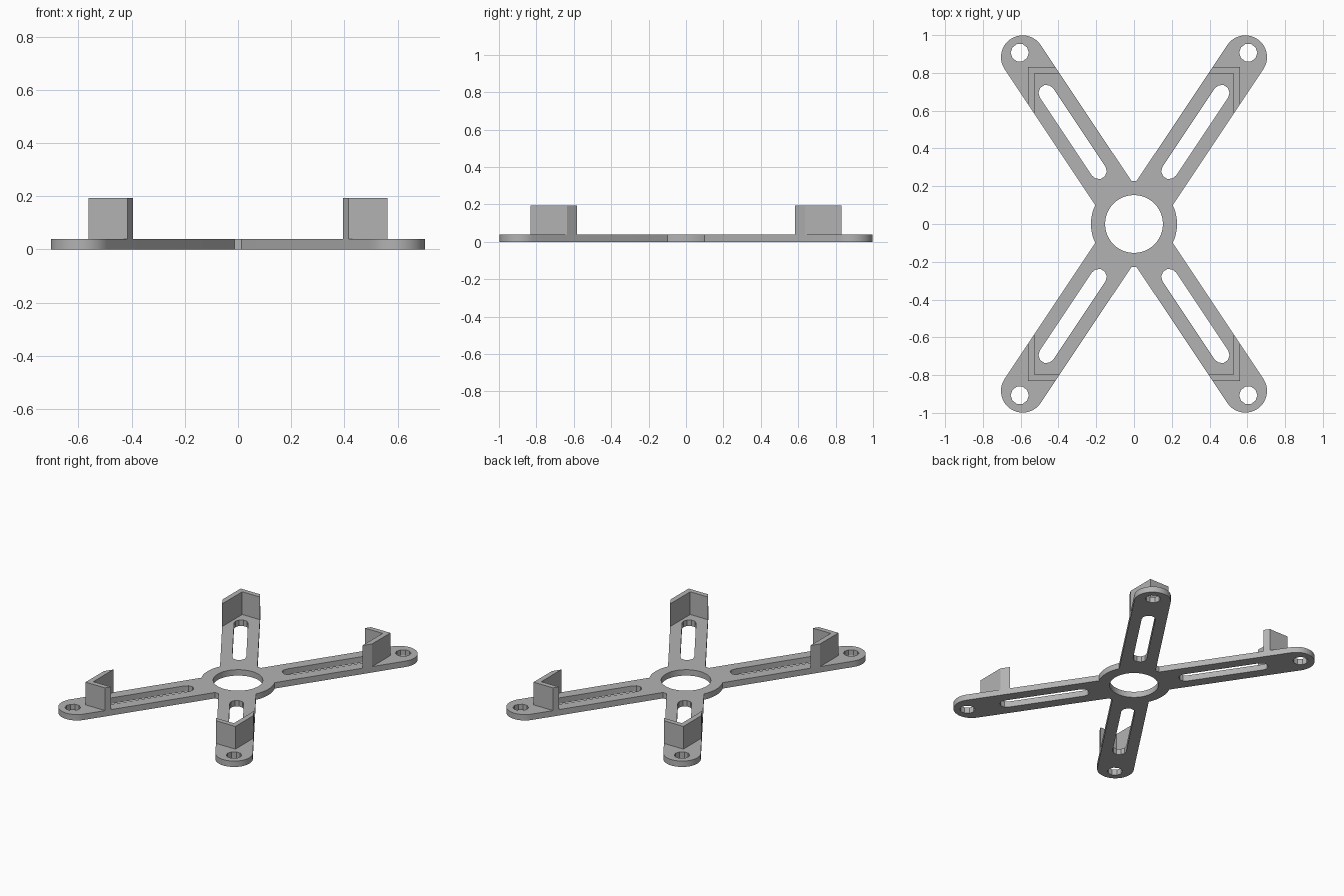
import bpy, bmesh, math
from mathutils import Vector

if "Cube" in bpy.data.objects:
    bpy.data.objects.remove(bpy.data.objects["Cube"])

PLATE_H, POST_H = 0.04, 0.194
ARM_W, ARM_END = 0.115, 1.062          # half width, centre of the rounded tip
RING_R, BORE_R = 0.228, 0.153
ANG = math.atan2(0.832, 0.555)
ARMS = [ANG, math.pi - ANG, math.pi + ANG, -ANG]

grey = bpy.data.materials.new("grey plastic")
grey.diffuse_color = (0.45, 0.45, 0.45, 1)
grey.use_nodes = True
grey.node_tree.nodes["Principled BSDF"].inputs["Base Color"].default_value = grey.diffuse_color


def arc(c, r, a0, a1, n):
    return [Vector((c[0] + r * math.cos(a0 + (a1 - a0) * i / n),
                    c[1] + r * math.sin(a0 + (a1 - a0) * i / n))) for i in range(n + 1)]


def circle(c, r, n, start=0.0):
    return arc(c, r, start, start + math.tau, n)[:-1]


def along(a, s):
    return Vector((s * math.cos(a), s * math.sin(a)))


def extrude_loops(name, loops, z0, z1):
    """Fill closed 2D loops (inner loops become holes) and extrude from z0 to z1."""
    cu = bpy.data.curves.new(name, 'CURVE')
    cu.dimensions, cu.fill_mode = '2D', 'BOTH'
    cu.extrude = (z1 - z0) / 2
    for pts in loops:
        sp = cu.splines.new('POLY')
        sp.points.add(len(pts) - 1)
        for p, q in zip(sp.points, pts):
            p.co = (q[0], q[1], 0, 1)
        sp.use_cyclic_u = True
    tmp = bpy.data.objects.new(name + "_curve", cu)
    bpy.context.collection.objects.link(tmp)
    me = bpy.data.meshes.new_from_object(
        tmp.evaluated_get(bpy.context.evaluated_depsgraph_get()))
    bpy.data.objects.remove(tmp)
    bm = bmesh.new()
    bm.from_mesh(me)
    bmesh.ops.translate(bm, verts=bm.verts, vec=(0, 0, (z0 + z1) / 2))
    bmesh.ops.remove_doubles(bm, verts=bm.verts, dist=1e-5)
    bmesh.ops.recalc_face_normals(bm, faces=bm.faces)
    bm.to_mesh(me)
    bm.free()
    me.materials.clear()
    me.materials.append(grey)
    me.name = name
    ob = bpy.data.objects.new(name, me)
    bpy.context.collection.objects.link(ob)
    bpy.ops.object.select_all(action='DESELECT')
    ob.select_set(True)
    bpy.context.view_layer.objects.active = ob
    bpy.ops.object.shade_smooth_by_angle(angle=math.radians(30))
    return ob


# Plate outline: four round-tipped arms joined by short arcs of the hub ring
root = math.asin(ARM_W / RING_R)
outline = []
for i, a in enumerate(ARMS):
    nxt = ARMS[(i + 1) % 4]
    gap0 = a + root
    gap1 = gap0 + (nxt - root - gap0) % math.tau
    outline += arc(along(a, ARM_END), ARM_W, a - math.pi / 2, a + math.pi / 2, 20)
    outline += arc((0, 0), RING_R, gap0, gap1, 12 if i % 2 else 1)

# Holes: centre bore, adjustment slots and screw holes
holes = [circle((0, 0), BORE_R, 48)]
for a in ARMS:
    h = math.pi / 2
    holes.append(arc(along(a, 0.834), 0.043, a - h, a + h, 5)
                 + arc(along(a, 0.337), 0.043, a + h, a + 3 * h, 5))
    holes.append(circle(along(a, 1.09), 0.048, 10))
extrude_loops("cross_plate", [outline] + holes, 0, PLATE_H)

# Corner brackets: L-shaped walls whose ends are trimmed flush with the arm sides
OX, OY, IX, IY = 0.562, 0.831, 0.527, 0.798
ux, uy = math.cos(ANG), math.sin(ANG)


def left_x(y):
    return (ux * y - ARM_W) / uy


def right_y(x):
    return (uy * x - ARM_W) / ux


profile = [(OX, OY), (left_x(OY), OY), (left_x(IY), IY),
           (IX, IY), (IX, right_y(IX)), (OX, right_y(OX))]
for sx, side in ((1, "right"), (-1, "left")):
    for sy, end in ((1, "back"), (-1, "front")):
        extrude_loops(f"corner_bracket_{end}_{side}",
                      [[(x * sx, y * sy) for x, y in profile]], PLATE_H, POST_H)
